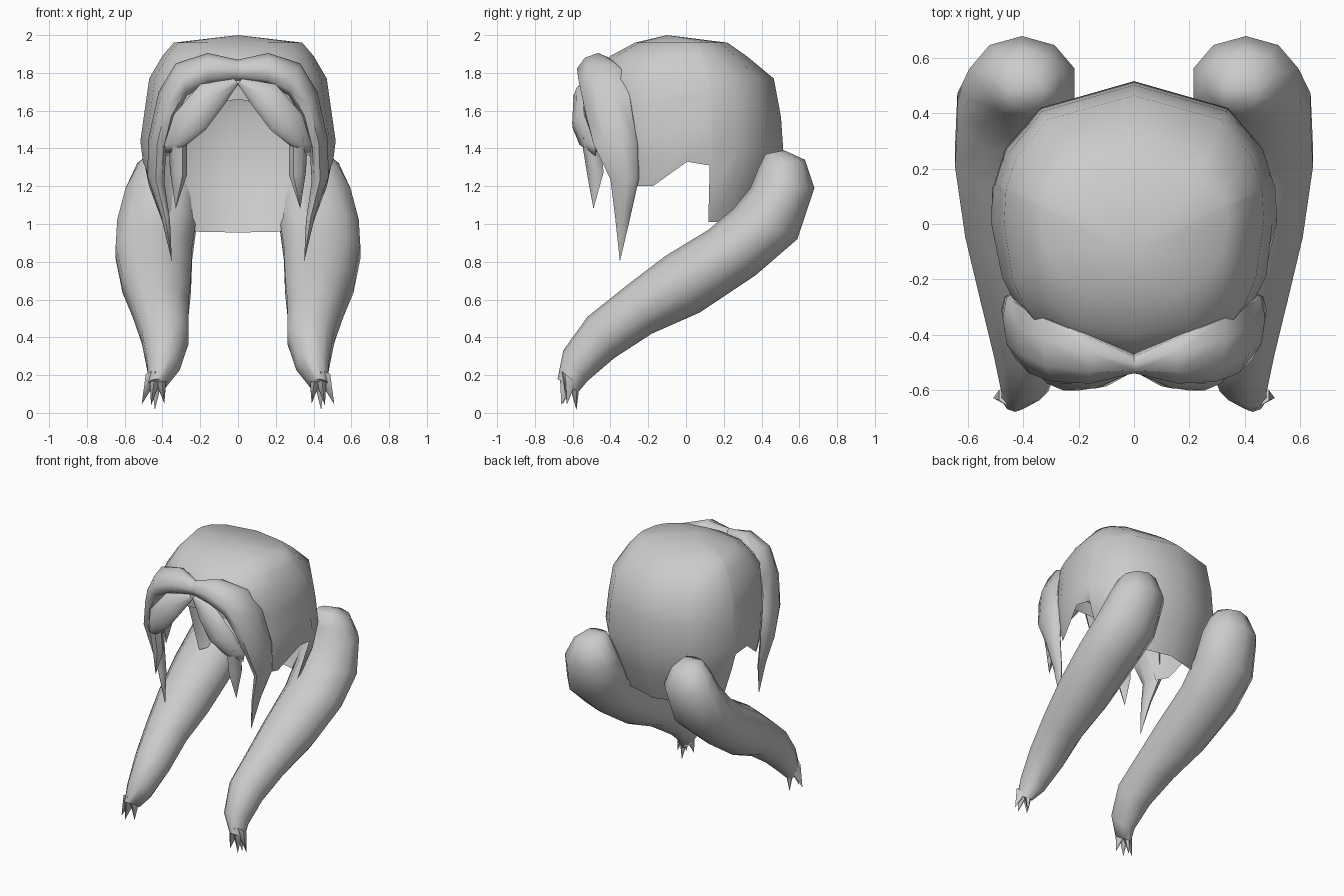
import bpy, bmesh, math
from mathutils import Vector

cube = bpy.data.objects.get("Cube")
if cube:
    bpy.data.objects.remove(cube)

grey = bpy.data.materials.new("hair grey")
grey.use_nodes = True
colour = (0.6, 0.6, 0.6, 1)
grey.diffuse_color = colour
grey.node_tree.nodes["Principled BSDF"].inputs["Base Color"].default_value = colour


def finish(bm, name, angle=60):
    bmesh.ops.remove_doubles(bm, verts=bm.verts, dist=0.0005)
    bmesh.ops.recalc_face_normals(bm, faces=bm.faces)
    mesh = bpy.data.meshes.new(name)
    bm.to_mesh(mesh)
    bm.free()
    mesh.materials.append(grey)
    mesh.shade_smooth()
    mesh.set_sharp_from_angle(angle=math.radians(angle))
    obj = bpy.data.objects.new(name, mesh)
    bpy.context.collection.objects.link(obj)


def lock(name, rows, axis, tip=None, side=1, sides=8):
    """Loft of oval sections: (edge point, opposite edge point, half thickness along axis)."""
    bm = bmesh.new()
    flip = Vector((side, 1, 1))
    rings = []
    for p, q, thick in rows:
        p, q = Vector(p), Vector(q)
        mid, half, depth = (p + q) / 2, (p - q) / 2, Vector(axis) * thick
        angles = [math.tau * i / sides for i in range(sides)]
        rings.append([bm.verts.new((mid + half * math.cos(a) + depth * math.sin(a)) * flip)
                      for a in angles])
    for r, s in zip(rings, rings[1:]):
        for i in range(sides):
            j = (i + 1) % sides
            bm.faces.new((r[i], r[j], s[j], s[i]))
    bm.faces.new(rings[0])
    if tip:
        point = bm.verts.new(Vector(tip) * flip)
        for i in range(sides):
            bm.faces.new((rings[-1][i], rings[-1][(i + 1) % sides], point))
    else:
        bm.faces.new(rings[-1])
    finish(bm, name)


# Scalp cap: height, half width, back y, front y
PROFILE = [(1.96, .34, .22, -.27), (1.89, .4, .32, -.4), (1.77, .47, .465, -.5),
           (1.42, .52, .53, -.47), (1.2, .48, .48, -.44), (.95, .385, .38, -.4)]
# Angle from the back, height of the hem there
HEM = [(0, .955), (39, .96), (63, 1.01), (78, 1.01), (80, 1.31),
       (91, 1.33), (112, 1.2), (124, 1.2), (135, 1.5), (155, 1.62), (180, 1.66)]
CY = .02


def cap_point(deg, z):
    for (z0, *a), (z1, *b) in zip(PROFILE, PROFILE[1:]):
        if z >= z1:
            break
    f = (z0 - z) / (z0 - z1)
    w, back, front = (m + (n - m) * f for m, n in zip(a, b))
    s, c = math.sin(math.radians(deg)), math.cos(math.radians(deg))
    x = w * math.copysign(abs(s) ** .87, s)
    reach = back - CY if c > 0 else CY - front
    return x, CY + reach * math.copysign(abs(c) ** .87, c), z


bm = bmesh.new()
columns = HEM + [(360 - a, h) for a, h in HEM[-2:0:-1]]
top = bm.verts.new((0, -.1, 2))
grid = []
for deg, hem in columns:
    heights = [1.96, 1.89, 1.77] + [1.77 + (hem - 1.77) * k / 4 for k in range(1, 5)]
    grid.append([bm.verts.new(cap_point(deg, z)) for z in heights])
for a, b in zip(grid, grid[1:] + grid[:1]):
    bm.faces.new((top, a[0], b[0]))
    for k in range(len(a) - 1):
        bm.faces.new((a[k], a[k + 1], b[k + 1], b[k]))
finish(bm, "scalp_cap")

# Long tail: centre x, upper edge y z, lower edge y z, half width
TAIL = [(.39, .42, 1.37, .52, 1.39, .07), (.40, .38, 1.29, .63, 1.34, .14),
        (.405, .34, 1.19, .68, 1.19, .2), (.43, .25, 1.08, .59, .92, .22),
        (.445, .12, .97, .37, .73, .213), (.43, -.11, .83, .07, .53, .19),
        (.41, -.32, .67, -.18, .42, .155), (.385, -.52, .51, -.38, .29, .13),
        (.395, -.65, .33, -.52, .17, .09), (.43, -.68, .18, -.57, .11, .05)]
TAIL_TIPS = [(.39, -.65, .05), (.44, -.58, .015), (.51, -.63, .045), (.46, -.66, .04)]

# Fringe locks on the left half
SWEEP = [((0, -.505, 1.87), (0, -.505, 1.76), .035),
         ((.16, -.465, 1.905), (.16, -.51, 1.74), .09),
         ((.33, -.42, 1.85), (.27, -.48, 1.68), .12),
         ((.42, -.375, 1.70), (.34, -.455, 1.55), .125),
         ((.475, -.34, 1.45), (.38, -.40, 1.40), .12),
         ((.48, -.31, 1.25), (.39, -.34, 1.22), .075),
         ((.41, -.33, 1.05), (.36, -.34, 1.02), .04)]
INNER = [((.02, -.52, 1.77), (0, -.52, 1.74), .02),
         ((.2, -.55, 1.74), (.08, -.56, 1.62), .04),
         ((.34, -.54, 1.58), (.17, -.575, 1.5), .045),
         ((.39, -.48, 1.42), (.27, -.55, 1.42), .035)]
CHEEK = [((.37, -.5, 1.47), (.27, -.51, 1.42), .05),
         ((.36, -.47, 1.28), (.27, -.49, 1.26), .045)]

ACROSS, DEEP = (1, 0, 0), (0, 1, 0)
for label, side in (("left", 1), ("right", -1)):
    rows = [((x, uy, uz), (x, ly, lz), w) for x, uy, uz, ly, lz, w in TAIL]
    lock(label + "_tail", rows, ACROSS, side=side, sides=10)
    for n, (x, y, z) in enumerate(TAIL_TIPS, 1):
        rx, ry = .43 + (x - .44) * .4, -.62 + (y + .625) * .4
        lock(f"{label}_tail_tip_{n}", [((rx, ry - .035, .22), (rx, ry + .04, .16), .035)],
             ACROSS, (x, y, z), side, 6)
    lock(label + "_fringe_sweep", SWEEP, DEEP, (.35, -.35, .8), side)
    lock(label + "_inner_fringe", INNER, DEEP, (.38, -.48, 1.36), side)
    lock(label + "_cheek_lock", CHEEK, DEEP, (.33, -.49, 1.08), side, 6)
